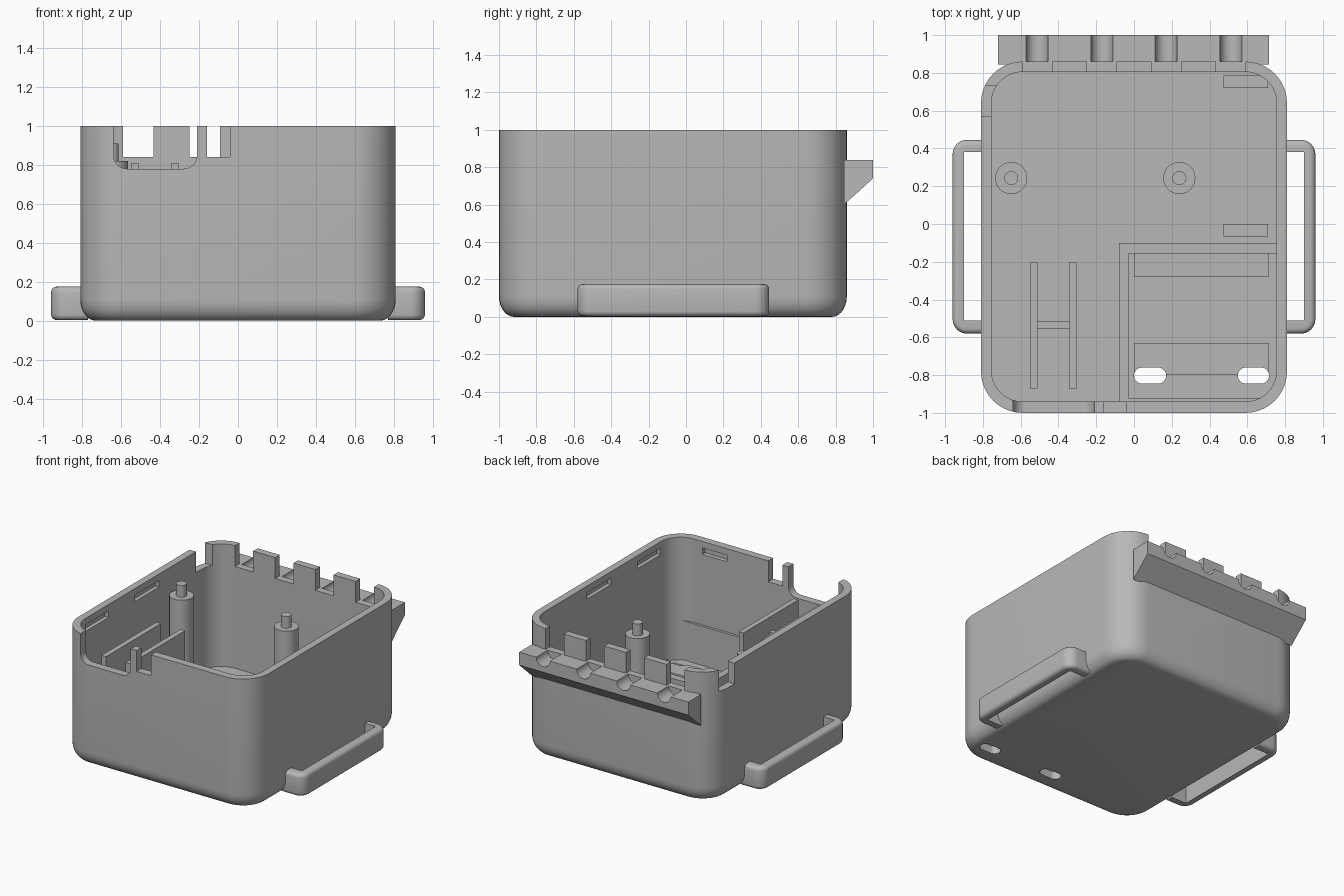
import bpy, bmesh
from math import sin, cos, pi, radians
from mathutils import Vector

cube = bpy.data.objects.get("Cube")
if cube:
    bpy.data.objects.remove(cube, do_unlink=True)

grey = bpy.data.materials.new("plain_grey")
grey.use_nodes = True
colour = (0.48, 0.48, 0.48, 1)
grey.diffuse_color = colour
grey.node_tree.nodes["Principled BSDF"].inputs["Base Color"].default_value = colour


def rounded(x0, x1, y0, y1, r, steps=10):
    """Counter-clockwise rounded rectangle outline."""
    corners = [(x1 - r, y1 - r), (x0 + r, y1 - r), (x0 + r, y0 + r), (x1 - r, y0 + r)]
    return [(cx + r * cos((q + i / steps) * pi / 2), cy + r * sin((q + i / steps) * pi / 2))
            for q, (cx, cy) in enumerate(corners) for i in range(steps + 1)]


def rect(x0, x1, y0, y1):
    return [(x0, y0), (x1, y0), (x1, y1), (x0, y1)]


def loft(name, rings):
    """Solid through a stack of matching rings, capped at both ends."""
    bm = bmesh.new()
    loops = [[bm.verts.new(p) for p in ring] for ring in rings]
    n = len(loops[0])
    for a, b in zip(loops, loops[1:]):
        for i in range(n):
            j = (i + 1) % n
            bm.faces.new((a[i], a[j], b[j], b[i]))
    bm.faces.new(loops[0][::-1])
    bm.faces.new(loops[-1])
    bmesh.ops.recalc_face_normals(bm, faces=bm.faces)
    mesh = bpy.data.meshes.new(name)
    bm.to_mesh(mesh)
    bm.free()
    mesh.materials.append(grey)
    ob = bpy.data.objects.new(name, mesh)
    bpy.context.collection.objects.link(ob)
    return ob


def prism(name, outline, lo, hi, axis="z"):
    place = {"x": lambda u, v, w: (w, u, v),
             "y": lambda u, v, w: (u, w, v),
             "z": lambda u, v, w: (u, v, w)}[axis]
    return loft(name, [[place(u, v, w) for u, v in outline] for w in (lo, hi)])


def box(name, x0, x1, y0, y1, z0, z1):
    return prism(name, rect(x0, x1, y0, y1), z0, z1)


def disc(cx, cy, r, n=32):
    return [(cx + r * cos(2 * pi * i / n), cy + r * sin(2 * pi * i / n)) for i in range(n)]


def apply(ob, mod):
    bpy.context.view_layer.objects.active = ob
    bpy.ops.object.modifier_apply(modifier=mod.name)


def cut(ob, cutter):
    cutter.hide_render = True
    mod = ob.modifiers.new("cut", "BOOLEAN")
    mod.operation, mod.solver, mod.object = "DIFFERENCE", "EXACT", cutter
    apply(ob, mod)
    bpy.data.objects.remove(cutter, do_unlink=True)


def smooth(ob):
    bpy.ops.object.select_all(action="DESELECT")
    ob.select_set(True)
    bpy.context.view_layer.objects.active = ob
    bpy.ops.object.shade_smooth_by_angle(angle=radians(32))


# Main tub with a rolled bottom edge
FLOOR, LIP = 0.06, 0.84
rings = []
for k in range(8):
    a = k / 7 * pi / 2
    inset, z = 0.08 * (1 - sin(a)), 0.11 * (1 - cos(a))
    rings.append([(x, y, z) for x, y in
                  rounded(-0.81 + inset, 0.81 - inset, -1 + inset, 0.86 - inset, 0.22 - inset)])
rings.append([(x, y, 1) for x, y, z in rings[-1]])
tub = loft("tub", rings)
cut(tub, prism("cavity", rounded(-0.755, 0.755, -0.94, 0.805, 0.165), FLOOR, 1.2))

# Openings in the front wall and the side notch
cut(tub, prism("front_opening", rounded(-0.64, -0.21, 0.78, 1.3, 0.07), -1.1, -0.8, "y"))
cut(tub, box("front_slit", -0.16, -0.04, -1.1, -0.9, LIP, 1.2))
cut(tub, box("side_notch", -0.9, -0.7, 0.57, 0.73, LIP, 1.2))

# Cable notches in the back wall
cable_x = [-0.513, -0.17, 0.17, 0.513]
for x in cable_x:
    cut(tub, box("cable_notch", x - 0.078, x + 0.078, 0.7, 1, LIP, 1.2))

# Latch slots sunk into the inner wall faces
for y0, y1 in ((-0.77, -0.49), (-0.17, 0.12)):
    for s in (-1, 1):
        a, b = sorted((s * 0.7, s * 0.785))
        cut(tub, box("side_latch_slot", a, b, y0, y1, 0.9, 0.95))
cut(tub, box("front_latch_slot", 0.31, 0.52, -0.975, -0.9, 0.9, 0.95))

# Floor pads in the compartment
rear_pad = box("rear_pad", 0, 0.715, -0.28, -0.155, FLOOR - 0.02, 0.1)
front_pad = box("front_pad", 0, 0.715, -0.8, -0.63, FLOOR - 0.02, 0.1)

# Strap holes through the floor
for x0, x1 in ((0, 0.17), (0.55, 0.715)):
    for part in (tub, front_pad):
        cut(part, prism("strap_hole", rounded(x0, x1, -0.845, -0.76, 0.042), -0.1, 0.3))
smooth(tub)

# Back cable ledge with half-round grooves
ledge = prism("cable_ledge", [(0.845, 0.6), (1, 0.74), (1, LIP), (0.845, LIP)], -0.72, 0.715, "x")
for x in cable_x:
    cut(ledge, prism("groove", disc(x, LIP, 0.058), 0.86, 1.1, "y"))
smooth(ledge)

# Strap handles on both sides
for side, s in (("left", 1), ("right", -1)):
    outline = rounded(0.6, 0.96, -0.58, 0.445, 0.075)
    handle = prism(side + "_handle", [(s * x, y) for x, y in outline], 0.003, 0.175)
    bevel = handle.modifiers.new("soft", "BEVEL")
    bevel.width, bevel.segments = 0.028, 4
    bevel.limit_method, bevel.angle_limit = "ANGLE", radians(40)
    apply(handle, bevel)
    a, b = sorted((s * 0.3, s * 0.9))
    cut(handle, box("handle_gap", a, b, -0.51, 0.38, -0.1, 0.3))
    a, b = sorted((s * 0.3, s * 0.77))
    cut(handle, box("handle_trim", a, b, -0.8, 0.8, -0.1, 0.3))
    smooth(handle)

# Mounting posts with locating pins
for side, x in (("right", -0.65), ("left", 0.24)):
    smooth(prism(side + "_post", disc(x, 0.243, 0.085), FLOOR - 0.02, 0.82))
    smooth(prism(side + "_pin", disc(x, 0.243, 0.037), 0.8, 0.91))

# Tall board guides with a stop bar
for side, x in (("outer", -0.55), ("inner", -0.345)):
    box(side + "_guide", x, x + 0.04, -0.87, -0.205, FLOOR - 0.02, 0.81)
box("guide_stop", -0.515, -0.34, -0.555, -0.515, FLOOR - 0.02, 0.7)

# Compartment walls
box("compartment_side", -0.08, -0.03, -0.92, -0.1, FLOOR - 0.02, 0.36)
box("compartment_back", -0.08, 0.77, -0.155, -0.1, FLOOR - 0.02, 0.36)
box("compartment_front", -0.08, 0.67, -0.95, -0.92, FLOOR - 0.02, 0.36)

# Small support blocks along the left wall
for name, y in (("rear_block", 0.72), ("middle_block", -0.067)):
    box(name, 0.475, 0.71, y, y + 0.067, FLOOR - 0.02, 0.14)
